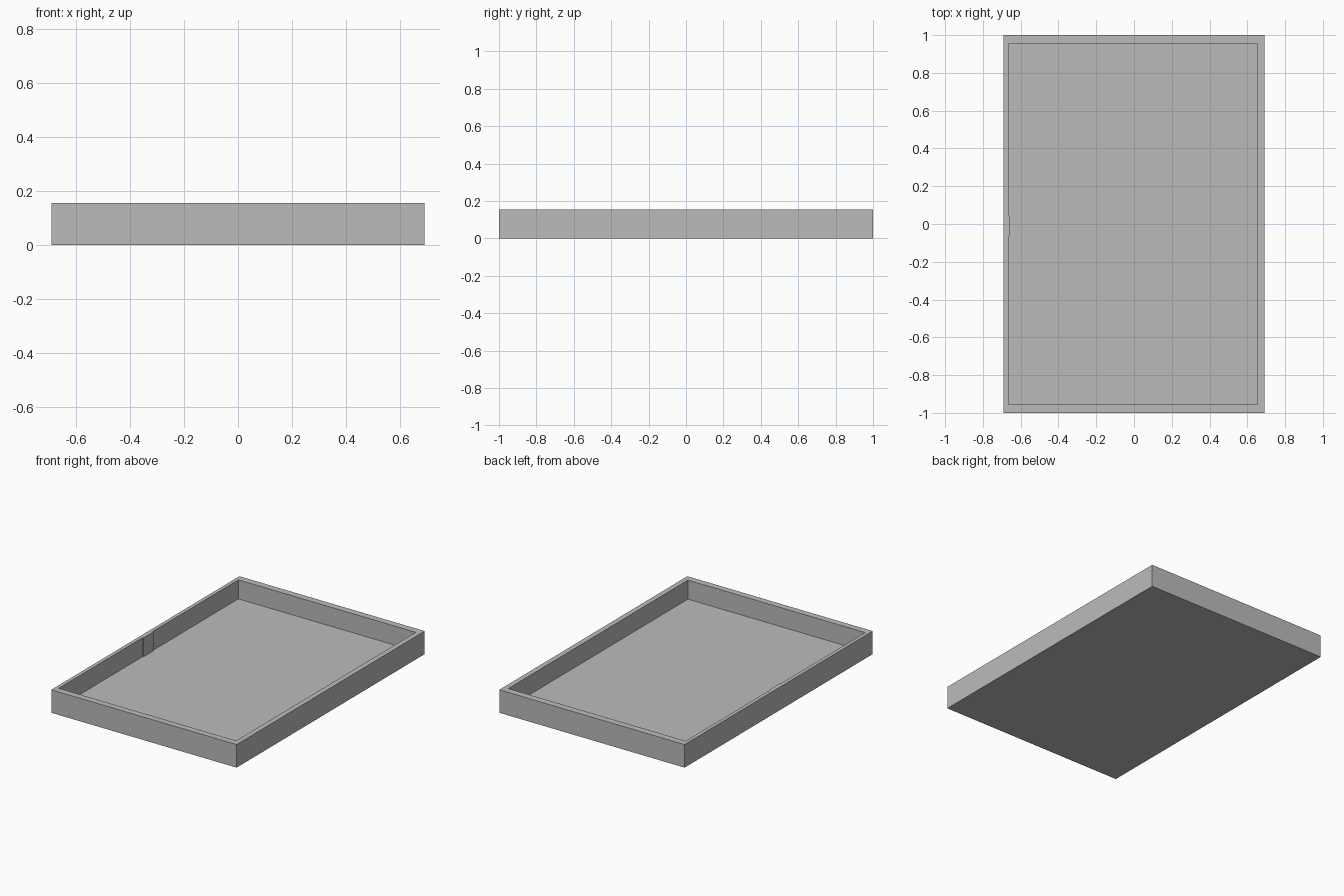
import bpy
import bmesh

cube = bpy.data.objects.get("Cube")
if cube:
    bpy.data.objects.remove(cube, do_unlink=True)

HALF_X, HALF_Y, HEIGHT = 0.69, 1.0, 0.155
FLOOR = 0.027
IN_LEFT, IN_RIGHT = -0.665, 0.655
IN_FRONT, IN_BACK = -0.956, 0.954

grey = bpy.data.materials.new("plain grey")
grey.use_nodes = True
colour = (0.5, 0.5, 0.5, 1)
grey.diffuse_color = colour
grey.node_tree.nodes["Principled BSDF"].inputs["Base Color"].default_value = colour


def box(bm, low, high):
    """Add a box spanning two opposite corners."""
    verts = bmesh.ops.create_cube(bm, size=1)["verts"]
    for v in verts:
        for i in range(3):
            v.co[i] = high[i] if v.co[i] > 0 else low[i]


def finish(bm, name):
    bmesh.ops.recalc_face_normals(bm, faces=bm.faces)
    mesh = bpy.data.meshes.new(name)
    bm.to_mesh(mesh)
    bm.free()
    mesh.materials.append(grey)
    obj = bpy.data.objects.new(name, mesh)
    bpy.context.collection.objects.link(obj)
    return obj


# Tray: a solid slab whose top is inset for the rim, then sunk to the floor
bm = bmesh.new()
box(bm, (-HALF_X, -HALF_Y, 0), (HALF_X, HALF_Y, HEIGHT))
bm.normal_update()
top = max(bm.faces, key=lambda f: f.calc_center_median().z)
bmesh.ops.inset_individual(bm, faces=[top], thickness=0.03)
for v in top.verts:
    v.co.x = IN_RIGHT if v.co.x > 0 else IN_LEFT
    v.co.y = IN_BACK if v.co.y > 0 else IN_FRONT
sunk = bmesh.ops.extrude_discrete_faces(bm, faces=[top])["faces"][0]
for v in sunk.verts:
    v.co.z = FLOOR
finish(bm, "tray")

# Shallow upright pad on the inside of one long wall
bm = bmesh.new()
box(bm, (IN_LEFT - 0.01, -0.065, FLOOR - 0.01), (IN_LEFT + 0.006, 0.045, HEIGHT))
finish(bm, "wall_pad")
